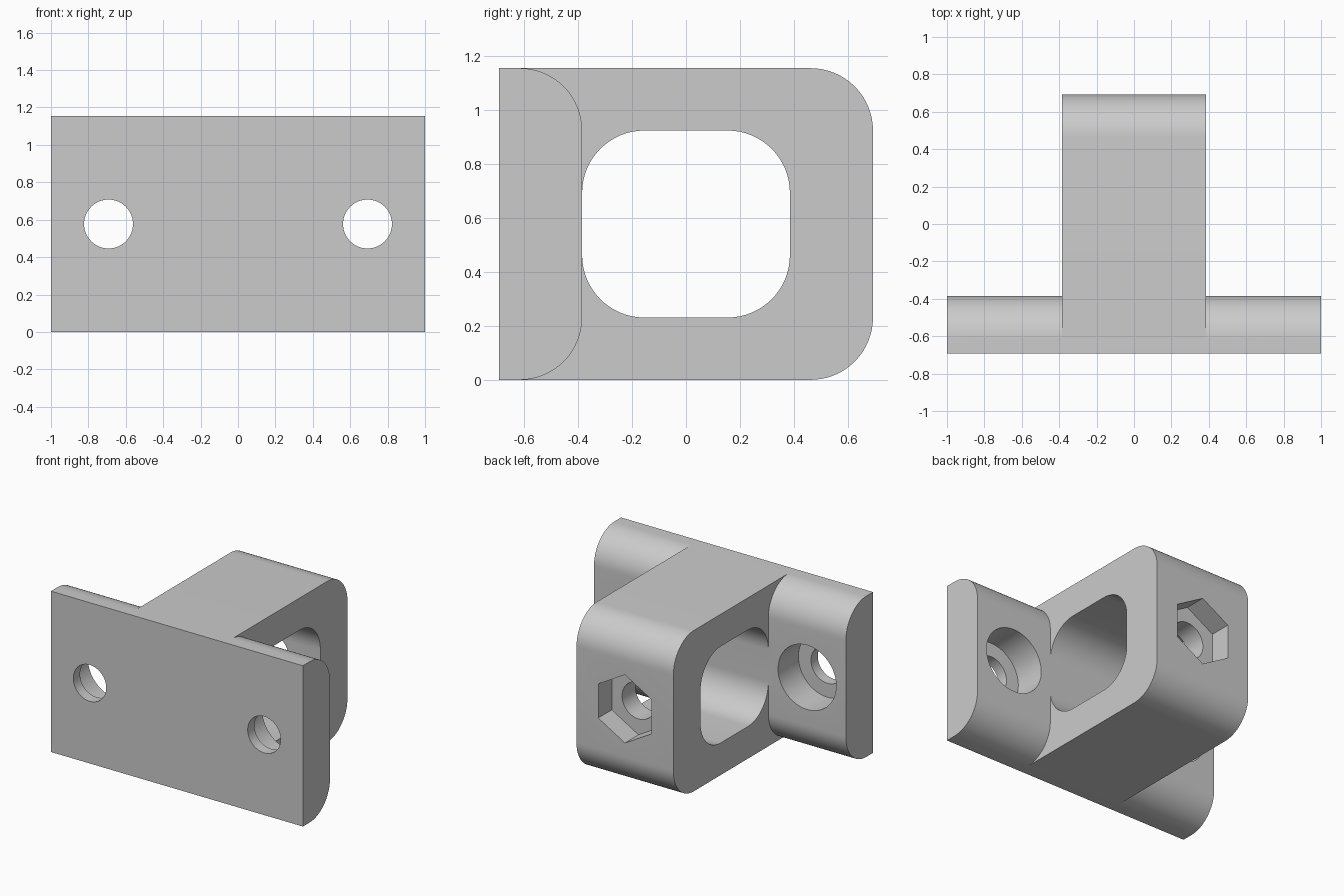
import bpy, bmesh, math
from mathutils import Matrix, Vector

cube = bpy.data.objects.get("Cube")
if cube:
    bpy.data.objects.remove(cube, do_unlink=True)

U = 2 / 26                      # one design unit
W, D, H = 13 * U, 9 * U, 15 * U  # half width, half depth, height
WALL, R = 4 * U, 3 * U           # wall thickness and corner radius
MID = H / 2

grey = bpy.data.materials.new("light_grey")
grey.use_nodes = True
colour = (0.6, 0.6, 0.6, 1)
grey.diffuse_color = colour
grey.node_tree.nodes["Principled BSDF"].inputs["Base Color"].default_value = colour


def add_object(name, bm):
    bmesh.ops.recalc_face_normals(bm, faces=bm.faces)
    mesh = bpy.data.meshes.new(name)
    bm.to_mesh(mesh)
    bm.free()
    mesh.materials.append(grey)
    obj = bpy.data.objects.new(name, mesh)
    bpy.context.collection.objects.link(obj)
    return obj


def rounded_prism(name, half_x, y0, y1, z0, z1, front_round):
    """Side profile with rounded corners, extruded across x."""
    corners = [(y1 - R, z0 + R, -90, True), (y1 - R, z1 - R, 0, True),
               (y0, z1, 90, front_round), (y0, z0, 180, front_round)]
    points = []
    for y, z, start, is_round in corners:
        if not is_round:
            points.append((y, z))
            continue
        if start >= 90:
            y, z = y0 + R, (z1 - R if start == 90 else z0 + R)
        for i in range(17):
            a = math.radians(start + 90 * i / 16)
            points.append((y + R * math.cos(a), z + R * math.sin(a)))
    bm = bmesh.new()
    face = bm.faces.new([bm.verts.new((-half_x, y, z)) for y, z in points])
    new = bmesh.ops.extrude_face_region(bm, geom=[face])["geom"]
    bmesh.ops.translate(bm, vec=(2 * half_x, 0, 0),
                        verts=[v for v in new if isinstance(v, bmesh.types.BMVert)])
    return add_object(name, bm)


def bore(name, x, y0, y1, radius, sides=64):
    """Round or six-sided cutter along y."""
    bm = bmesh.new()
    bmesh.ops.create_cone(bm, cap_ends=True, segments=sides, radius1=radius,
                          radius2=radius, depth=y1 - y0)
    bmesh.ops.transform(bm, verts=bm.verts, matrix=Matrix.Translation(
        Vector((x, (y0 + y1) / 2, MID))) @ Matrix.Rotation(math.pi / 2, 4, 'X'))
    return add_object(name, bm)


def combine(target, tool, operation):
    mod = target.modifiers.new(operation.lower(), 'BOOLEAN')
    mod.operation, mod.solver, mod.object = operation, 'EXACT', tool
    bpy.context.view_layer.objects.active = target
    bpy.ops.object.modifier_apply(modifier=mod.name)
    bpy.data.objects.remove(tool, do_unlink=True)


# Mounting plate and the looped arm behind it
bracket = rounded_prism("mounting_bracket", W, -D, -D + WALL, 0, H, False)
combine(bracket, rounded_prism("arm", 5 * U, -D, D, 0, H, False), 'UNION')
combine(bracket, rounded_prism("arm_opening", 6 * U, -D + WALL, D - WALL,
                               R, H - R, True), 'DIFFERENCE')

# Counterbored screw holes in both plate wings
for side in (-1, 1):
    x = side * 9 * U
    combine(bracket, bore("screw_hole", x, -D - U, -D + 2 * U, 1.7 * U), 'DIFFERENCE')
    combine(bracket, bore("counterbore", x, -D + U, -D + 6 * U, R), 'DIFFERENCE')

# Nut pocket and bolt hole in the back wall of the arm
combine(bracket, bore("bolt_hole", 0, D - WALL - U, D + U, 1.7 * U), 'DIFFERENCE')
combine(bracket, bore("nut_pocket", 0, D - 2 * U, D + U, 3.18 * U, 6), 'DIFFERENCE')

bpy.ops.object.select_all(action='DESELECT')
bracket.select_set(True)
bpy.context.view_layer.objects.active = bracket
bpy.ops.object.shade_smooth_by_angle(angle=math.radians(30))
